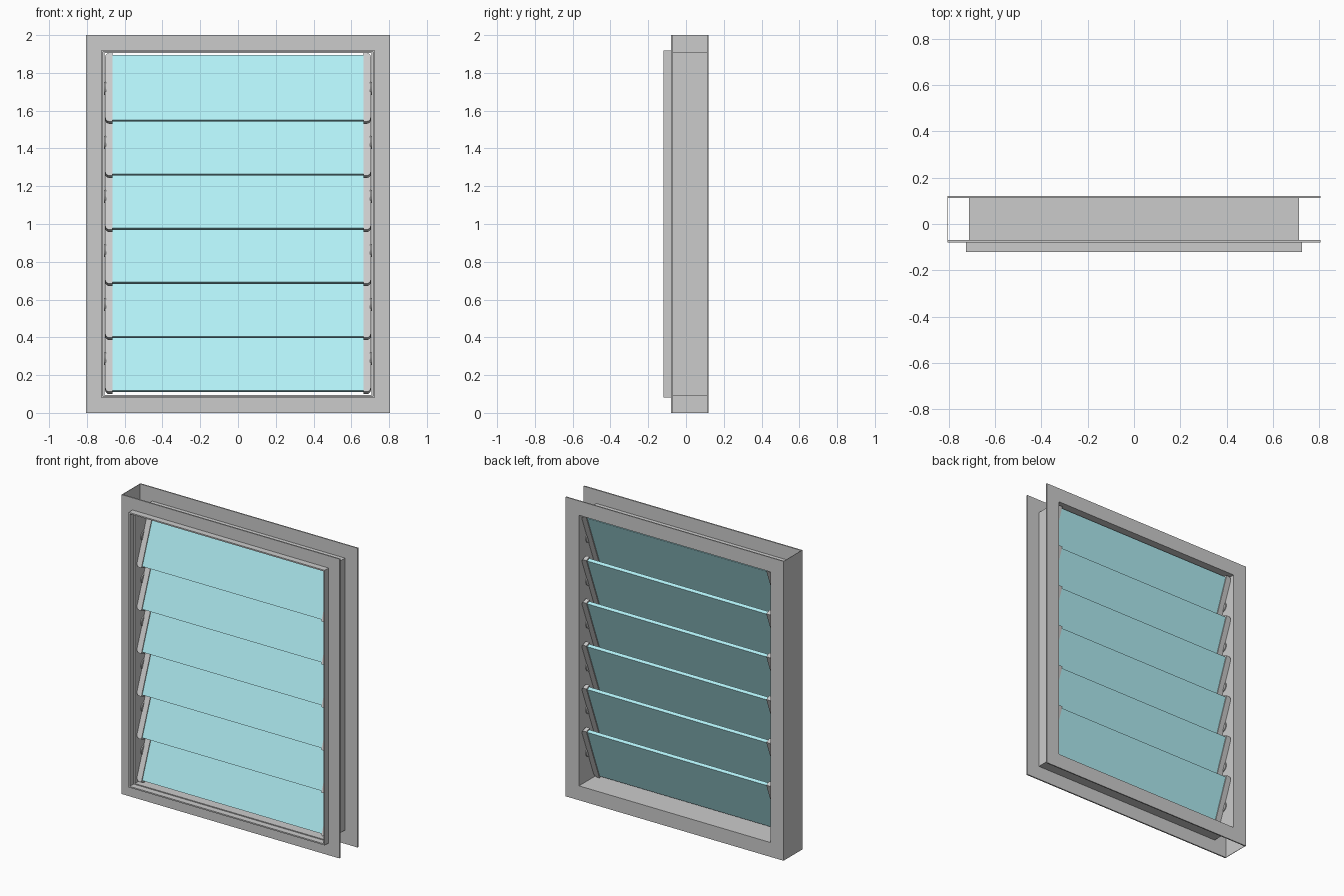
import bpy, bmesh, math
from mathutils import Matrix

if "Cube" in bpy.data.objects:
    bpy.data.objects.remove(bpy.data.objects["Cube"])

TILT = Matrix.Rotation(math.radians(-21), 4, 'X')
PITCH, FIRST_Z, COUNT, SLAT_Y = 0.2862, 0.287, 6, 0.016

glass = bpy.data.materials.new("glass_blue")
glass.diffuse_color = (0.45, 0.88, 0.93, 1)
glass.use_nodes = True
glass.node_tree.nodes["Principled BSDF"].inputs["Base Color"].default_value = glass.diffuse_color


def finish(name, bm, matrix=Matrix.Identity(4), mat=None):
    bmesh.ops.recalc_face_normals(bm, faces=bm.faces[:])
    mesh = bpy.data.meshes.new(name)
    bm.to_mesh(mesh)
    bm.free()
    ob = bpy.data.objects.new(name, mesh)
    bpy.context.collection.objects.link(ob)
    ob.matrix_world = matrix
    if mat:
        mesh.materials.append(mat)
    return ob


def prism(name, outline, y0, y1, matrix=Matrix.Identity(4), mat=None):
    """Extrude an (x, z) outline from y0 to y1."""
    bm = bmesh.new()
    face = bm.faces.new([bm.verts.new((x, y0, z)) for x, z in outline])
    out = bmesh.ops.extrude_face_region(bm, geom=[face])
    verts = [v for v in out["geom"] if isinstance(v, bmesh.types.BMVert)]
    bmesh.ops.translate(bm, verts=verts, vec=(0, y1 - y0, 0))
    return finish(name, bm, matrix, mat)


def rect(hx, z0, z1):
    return [(-hx, z0), (hx, z0), (hx, z1), (-hx, z1)]


def ring(name, outer, inner, y0, y1):
    """Rectangular frame; outer and inner are (half width, margin from z=0 and z=2)."""
    bm = bmesh.new()
    loops = [[bm.verts.new((x, y, z)) for x, z in rect(h, m, 2 - m)]
             for (h, m), y in ((outer, y0), (outer, y1), (inner, y1), (inner, y0))]
    for k in range(4):
        a, b = loops[k], loops[(k + 1) % 4]
        for i in range(4):
            j = (i + 1) % 4
            bm.faces.new((a[i], a[j], b[j], b[i]))
    return finish(name, bm)


# Outer frame: two flanges, the web between them and the front lip
OPEN = (0.707, 0.096)
ring("front_flange", (0.805, 0), OPEN, -0.079, -0.070)
ring("back_flange", (0.805, 0), OPEN, 0.112, 0.120)
ring("frame_web", (0.712, 0.091), OPEN, -0.070, 0.112)
ring("front_lip", (0.725, 0.081), (0.716, 0.090), -0.120, -0.079)

# Closing plate on the left side only
prism("left_side_plate", [(-0.805, 0), (-0.802, 0), (-0.802, 2), (-0.805, 2)],
      -0.070, 0.112)


def clip_outline(side):
    """End clip with its two outer corners rounded."""
    h, r, x0, x1 = 0.194, 0.022, 0.665, 0.703
    pts = [(x0, -h)]
    for sz, start in ((-1, -90), (1, 0)):
        for i in range(6):
            a = math.radians(start + 18 * i)
            pts.append((x1 - r + r * math.cos(a), sz * (h - r) + r * math.sin(a)))
    pts.append((x0, h))
    return [(side * x, z) for x, z in pts]


# Tilted glass slats with end clips and pivots
for n in range(COUNT):
    place = Matrix.Translation((0, SLAT_Y, FIRST_Z + n * PITCH)) @ TILT
    prism(f"glass_slat_{n + 1}", rect(0.668, -0.184, 0.184), -0.012, 0.012, place, glass)
    for side, tag in ((-1, "left"), (1, "right")):
        prism(f"slat_clip_{tag}_{n + 1}", clip_outline(side), -0.018, 0.018, place)
        bm = bmesh.new()
        bmesh.ops.create_cone(bm, cap_ends=True, segments=24, radius1=0.034,
                              radius2=0.034, depth=0.010,
                              matrix=Matrix.Translation((side * 0.705, 0, 0))
                              @ Matrix.Rotation(math.pi / 2, 4, 'Y'))
        finish(f"slat_pivot_{tag}_{n + 1}", bm, place)
